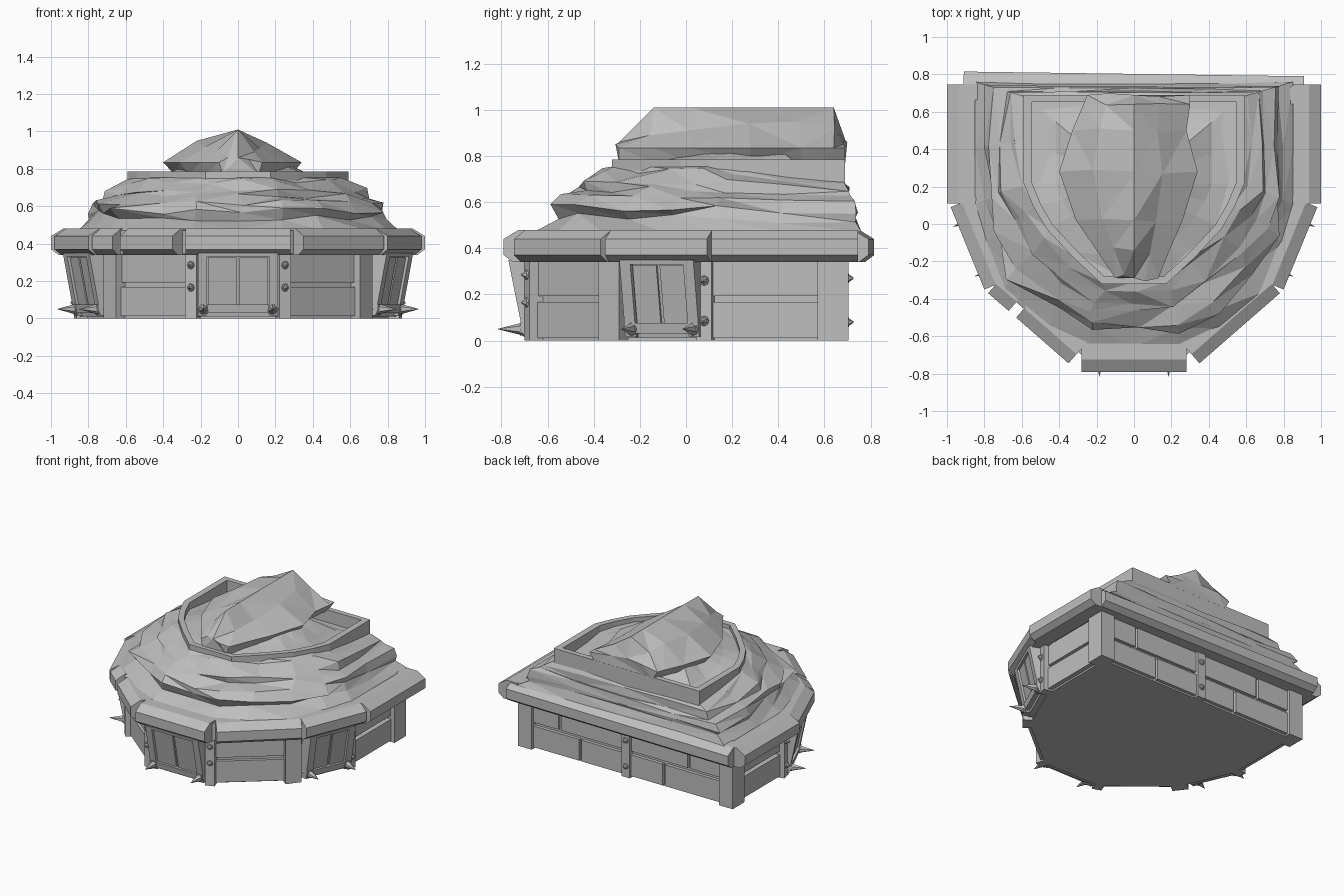
import bpy, bmesh, random
from mathutils import Matrix, Vector

random.seed(11)
default_cube = bpy.data.objects.get("Cube")
if default_cube:
    bpy.data.objects.remove(default_cube, do_unlink=True)

stone = bpy.data.materials.new("plain_grey")
stone.use_nodes = True
grey = (0.52, 0.52, 0.52, 1)
stone.diffuse_color = grey
stone.node_tree.nodes["Principled BSDF"].inputs["Base Color"].default_value = grey


def finish(name, bm):
    """Turn a bmesh into a flat shaded object."""
    bmesh.ops.recalc_face_normals(bm, faces=bm.faces[:])
    mesh = bpy.data.meshes.new(name)
    bm.to_mesh(mesh)
    bm.free()
    mesh.materials.append(stone)
    obj = bpy.data.objects.new(name, mesh)
    bpy.context.collection.objects.link(obj)


def loft(bm, rings, caps=True):
    """Skin a list of closed rings, optionally capping both ends."""
    rows = [[bm.verts.new(p) for p in ring] for ring in rings]
    count = len(rows[0])
    for low, high in zip(rows, rows[1:]):
        for i in range(count):
            j = (i + 1) % count
            bm.faces.new((low[i], low[j], high[j], high[i]))
    if caps:
        bm.faces.new(rows[0])
        bm.faces.new(rows[-1])


def flat_ring(outline, z, scale=1):
    return [Vector((x * scale, y * scale, z)) for x, y in outline]


def box(bm, frame, xs, ys, zs):
    corners = [(xs[0], ys[0]), (xs[1], ys[0]), (xs[1], ys[1]), (xs[0], ys[1])]
    loft(bm, [[frame @ Vector((x, y, z)) for x, y in corners] for z in zs])


def cone(bm, frame, x, z, start, length, r1, r2, sides=6):
    """Tapered pin pointing along the local outward (y) axis."""
    turn = Matrix.Rotation(-1.5708, 4, 'X')
    place = frame @ Matrix.Translation((x, start + length / 2, z)) @ turn
    bmesh.ops.create_cone(bm, cap_ends=True, segments=sides, radius1=r1,
                          radius2=r2, depth=length, matrix=place)


def wall_frame(origin, outward):
    """Local axes: x along the wall, y outward, z up."""
    out = Vector((outward[0], outward[1], 0)).normalized()
    side = out.cross(Vector((0, 0, 1)))
    m = Matrix((side, out, (0, 0, 1))).transposed().to_4x4()
    m.translation = Vector((origin[0], origin[1], 0))
    return m


def outward_of(p, q):
    return Vector((q[1] - p[1], p[0] - q[0])).normalized()


def mirrored(half):
    """Complete a right-hand outline (front to back) with its left side."""
    return half + [(-x, y) for x, y in reversed(half) if x > 0]


def rear_drop(y):
    """The rock sinks towards the rear, baring more of the kerb."""
    return .065 * min(1, max(0, y / .6))


# Wall body and the slab behind the rim
corners = mirrored([(.25, -.68), (.68, -.33), (.86, .08), (.86, .70)])
bm = bmesh.new()
loft(bm, [flat_ring(corners, 0, .945), flat_ring(corners, .36, .945)])
finish("wall_core", bm)
bm = bmesh.new()
loft(bm, [flat_ring(corners, .345, 1.05), flat_ring(corners, .47, 1.05)])
finish("rim_slab", bm)

# Planks on plain walls, leaning doors on the others
planks, doors, spikes, studs = [bmesh.new() for _ in range(4)]
edges = list(zip(corners, corners[1:] + corners[:1]))
for index, (p, q) in enumerate(edges):
    p, q = Vector(p), Vector(q)
    frame = wall_frame((p + q) / 2, outward_of(p, q))
    half = (q - p).length / 2
    if index in (1, 5, 7):
        wide = .215
        if index != 7:
            wide = .175
            frame.translation += Vector((.014 if index == 1 else -.014, .032, 0))
        lean = Matrix.Identity(4)
        lean[1][2] = .2
        tilt = frame @ lean
        box(doors, tilt, (-wide, wide), (-.08, -.005), (.01, .34))
        for s in (-1, 1):
            box(doors, tilt, sorted((s * wide, s * (wide - .05))), (-.06, .02), (.015, .345))
            box(doors, tilt, sorted((s * .008, s * (wide - .055))), (-.04, .007), (.06, .325))
            x = s * (wide - .03)
            cone(spikes, frame, x, .05, -.02, .06, .034, .028, 8)
            cone(spikes, frame, x, .05, .04, .095, .025, .001)
        box(doors, tilt, (-wide, wide), (-.05, .025), (.03, .075))
        box(doors, tilt, (-wide, wide), (-.05, .02), (.33, .35))
    else:
        # back rows are broken into staggered boards
        lower = [-half, -.3, .38, half] if index == 3 else [-half, half]
        upper = [-half, -.5, .55, half] if index == 3 else [-half, half]
        for row, zs, depth in ((lower, (.012, .168), -.014), (upper, (.192, .345), -.018)):
            for a, b in zip(row, row[1:]):
                box(planks, frame, (a + .01, b - .01), (-.06, depth), zs)
finish("wall_planks", planks)
finish("doors", doors)

# Corner posts; narrow ones carry studs
posts = bmesh.new()


def studded(frame, heights):
    box(posts, frame, (-.033, .033), (-.06, .01), (0, .35))
    for z in heights:
        cone(studs, frame, 0, z, .005, .012, .024, .02, 8)
        cone(studs, frame, 0, z, .017, .018, .016, .004)


for i, p in enumerate(corners):
    before, after = corners[i - 1], corners[(i + 1) % len(corners)]
    frame = wall_frame(p, outward_of(before, p) + outward_of(p, after))
    if p[1] > .5:
        s = 1 if p[0] > 0 else -1
        box(posts, Matrix.Identity(4), sorted((s * .76, s * .873)), (.57, .705), (0, .35))
    elif abs(abs(p[0]) - .68) < .01:
        box(posts, frame, (-.055, .055), (-.08, .008), (0, .35))
    else:
        studded(frame, (.165, .285) if p[1] < -.5 else (.085, .26))
studded(wall_frame((0, .69), (0, 1)), (.08, .27))
finish("posts", posts)
finish("door_spikes", spikes)
finish("post_studs", studs)

# Chamfered rim beams, given by their outer edge counter-clockwise
beam_profile = [(0, .37), (0, .44), (-.065, .48), (-.15, .48), (-.15, .34), (-.04, .34)]
beams = [((-.28, -.79), (.28, -.79)), ((.35, -.745), (.78, -.37)),
         ((.80, -.35), (.98, .09)), ((1, .11), (1, .745)),
         ((.91, .79), (-.91, .815)), ((-1, .745), (-1, .11)),
         ((-.98, .09), (-.80, -.35)), ((-.78, -.37), (-.67, -.465)),
         ((-.63, -.50), (-.35, -.745))]
bm = bmesh.new()
for p, q in beams:
    p, q = Vector(p), Vector(q)
    out = outward_of(p, q)
    loft(bm, [[Vector((*(end + out * d), z)) for d, z in beam_profile] for end in (p, q)])
finish("rim_beams", bm)

# Layered rock roof, blended between the rim and the terrace outlines
rim = mirrored([(0, -.66), (.24, -.66), (.46, -.56), (.70, -.36), (.80, -.1),
                (.86, .1), (.85, .4), (.85, .76), (.45, .75), (0, .75)])
terrace = mirrored([(0, -.31), (.17, -.31), (.32, -.17), (.46, -.02), (.53, .1),
                    (.58, .22), (.58, .45), (.58, .68), (.3, .68), (0, .68)])
layers = [(0, .47), (.29, .535), (.25, .575), (.33, .62), (.60, .655),
          (.64, .69), (.85, .735), (1, .755)]
rings = []
for level, (t, z) in enumerate(layers):
    rough = 1 if 0 < level < len(layers) - 1 else 0
    ring = []
    for a, b in zip(rim, terrace):
        spot = Vector(a).lerp(Vector(b), t + rough * random.uniform(-.07, .07))
        slide = rough * random.uniform(-.03, .03)
        height = z - rear_drop(a[1]) * t + rough * random.uniform(-.018, .018)
        ring.append(Vector((spot.x + slide * (a[1] < .7), spot.y, height)))
    rings.append(ring)
bm = bmesh.new()
loft(bm, rings)
bmesh.ops.triangulate(bm, faces=[f for f in bm.faces if len(f.verts) == 4])
finish("rock_layers", bm)

# Terrace kerb: hollow ring around the summit
bm = bmesh.new()
middle = Vector((0, .2))
inner = [middle + (Vector(p) - middle) * .94 for p in terrace]
outer = [middle + (Vector(p) - middle) * 1.02 for p in terrace]
loft(bm, [flat_ring(outer, .66), flat_ring(outer, .785),
          flat_ring(inner, .785), flat_ring(inner, .67)], caps=False)
finish("terrace_kerb", bm)

# Sloping ground inside the kerb
bm = bmesh.new()
mound = [[(middle.x + (x - middle.x) * k, middle.y + (y - middle.y) * k,
           z - rear_drop(y) * (k > .5) + random.uniform(-.008, .008)) for x, y in terrace]
         for k, z in ((.95, .75), (.72, .78), (.45, .82))]
loft(bm, mound)
bmesh.ops.triangulate(bm, faces=[f for f in bm.faces if len(f.verts) == 4])
finish("terrace_ground", bm)

# Ridged summit: stations of (y, left, right, ridge height, shoulder height)
stations = [(-.29, -.10, .13, .86, .85), (-.14, -.20, .19, 1.01, .89),
            (.02, -.31, .26, 1.01, .91), (.28, -.40, .34, 1.01, .94),
            (.50, -.33, .28, 1.01, .95), (.64, -.27, .30, 1.01, .92),
            (.69, -.25, .30, .87, .85)]
bm = bmesh.new()
rings = []
for y, left, right, ridge, shoulder in stations:
    wobble = random.uniform(-.02, .02)
    rings.append([Vector(p) for p in (
        (left * .85, y, .77), (left, y, .835), (left * .55, y + wobble, shoulder + .01),
        (0, y, ridge), (right * .45, y - wobble, shoulder),
        (right, y, .835), (right * .85, y, .77))])
loft(bm, rings)
bmesh.ops.triangulate(bm, faces=bm.faces[:])
finish("summit_rock", bm)
